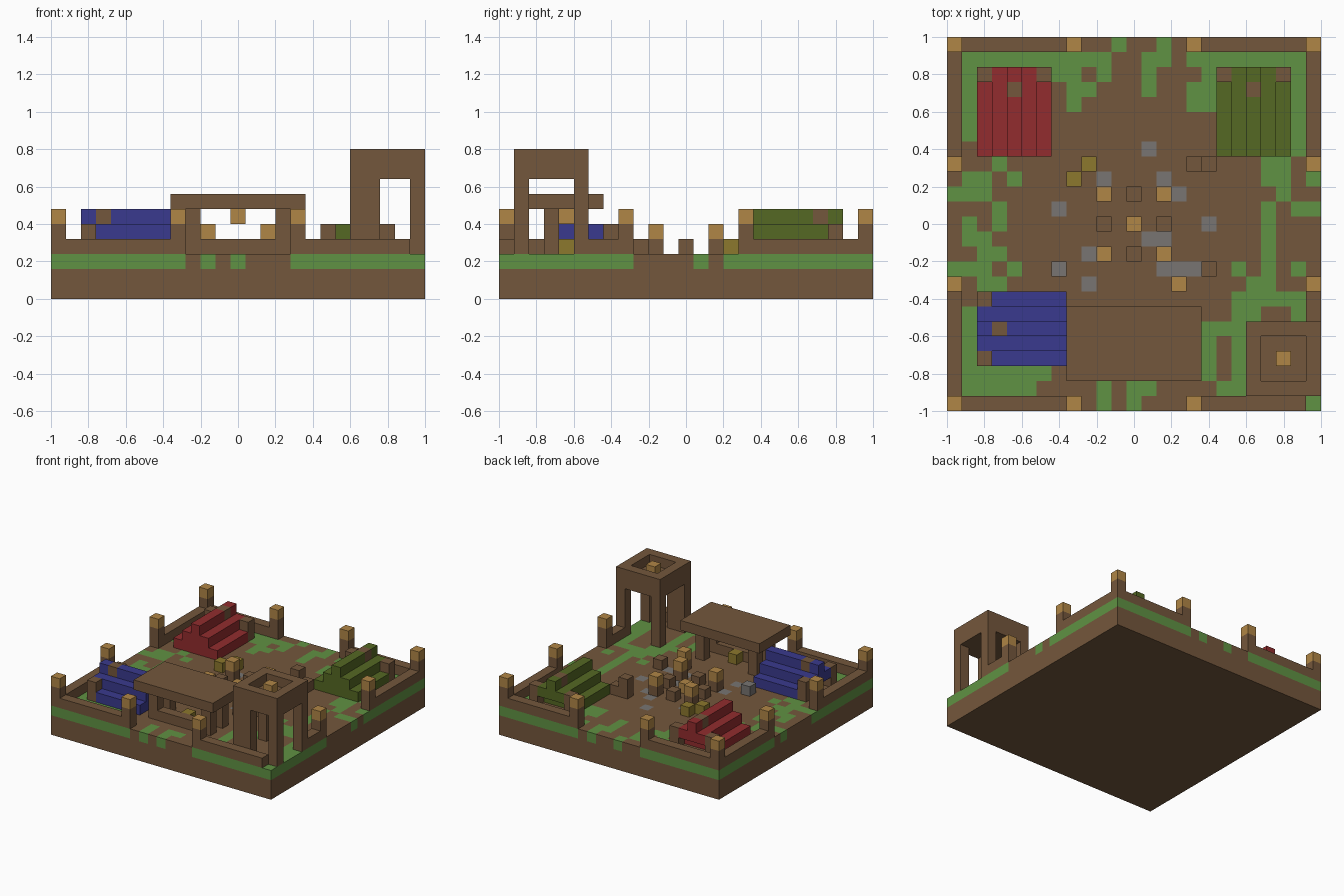
import bpy, bmesh

if "Cube" in bpy.data.objects:
    bpy.data.objects.remove(bpy.data.objects["Cube"], do_unlink=True)

CELL = 0.08


def material(name, rgb):
    """Flat material from sRGB bytes."""
    lin = [((c / 255 + 0.055) / 1.055) ** 2.4 for c in rgb] + [1]
    m = bpy.data.materials.new(name)
    m.use_nodes = True
    m.diffuse_color = lin
    m.node_tree.nodes["Principled BSDF"].inputs["Base Color"].default_value = lin
    return m


DIRT = material("brown wood", (116, 87, 60))
GRASS = material("grass green", (96, 146, 67))
STONE = material("stone grey", (120, 117, 114))
LAMP = material("lamp gold", (176, 134, 70))
STRAW = material("straw olive", (140, 120, 45))
RED = material("tent red", (146, 44, 46))
BLUE = material("tent blue", (58, 58, 142))
MOSS = material("tent moss", (85, 104, 35))


def finish(name, bm, mats):
    mesh = bpy.data.meshes.new(name)
    bmesh.ops.recalc_face_normals(bm, faces=bm.faces)
    bm.to_mesh(mesh)
    bm.free()
    for m in mats:
        mesh.materials.append(m)
    ob = bpy.data.objects.new(name, mesh)
    bpy.context.scene.collection.objects.link(ob)


def box(name, cols, rows, levels, mat):
    """Block from grid ranges (end excluded); rows count from the back."""
    bm = bmesh.new()
    bmesh.ops.create_cube(bm, size=1)
    lo = (cols[0] * CELL - 1, 1 - rows[1] * CELL, levels[0] * CELL)
    hi = (cols[1] * CELL - 1, 1 - rows[0] * CELL, levels[1] * CELL)
    for v in bm.verts:
        v.co = [h if c > 0 else l for c, l, h in zip(v.co, lo, hi)]
    finish(name, bm, [mat])


def block(name, c, r, low, high, mat):
    box(name, (c, c + 1), (r, r + 1), (low, high), mat)


# Grass patches (column, row, width, depth), single tufts and paving stones
PATCHES = [
    (1, 1, 10, 1), (16, 1, 8, 1), (1, 2, 1, 5), (23, 2, 1, 6), (8, 2, 1, 3),
    (13, 1, 1, 3), (16, 3, 2, 2), (21, 8, 2, 2), (1, 9, 2, 2), (3, 11, 1, 2),
    (1, 12, 1, 2), (2, 13, 1, 2), (21, 11, 1, 6), (0, 15, 3, 1), (2, 16, 2, 1),
    (19, 17, 5, 1), (1, 18, 1, 6), (17, 19, 1, 4), (19, 18, 1, 5), (2, 22, 5, 1),
    (2, 23, 4, 1), (23, 18, 1, 6), (10, 23, 1, 2), (12, 23, 1, 2)]
TUFTS = [
    (14, 1), (7, 2), (9, 3), (10, 2), (17, 2), (11, 0), (14, 0), (3, 8), (4, 9),
    (0, 10), (22, 10), (23, 11), (24, 11), (24, 9), (3, 14), (4, 15), (19, 15),
    (23, 15), (20, 16), (20, 18), (18, 19), (18, 23), (19, 23), (13, 23)]
STONES = [(13, 7), (10, 9), (14, 9), (15, 10), (7, 11), (17, 12), (13, 13),
          (14, 13), (9, 14), (14, 15), (15, 15), (16, 15), (9, 16)]


def ground_slot(p):
    """Material slot at a point: 0 earth, 1 grass, 2 stone."""
    c = min(24, max(0, int((p.x + 1) / CELL)))
    r = min(24, max(0, int((1 - p.y) / CELL)))
    if (c, r) in STONES:
        return 2
    verge = (c in (0, 24) and abs(r - 12) > 3) or (r in (0, 24) and abs(c - 12) > 3)
    patch = any(a <= c < a + w and b <= r < b + d for a, b, w, d in PATCHES)
    return int(verge or patch or (c, r) in TUFTS)


# Ground slab: patched top, turf band round the edge, plain earth below
bm = bmesh.new()
bmesh.ops.create_grid(bm, x_segments=25, y_segments=25, size=1)
for v in bm.verts:
    v.co.z = 3 * CELL
for f in bm.faces:
    f.material_index = ground_slot(f.calc_center_median())
rim = [e for e in bm.edges if e.is_boundary]
for depth, turf in ((CELL, True), (2 * CELL, False)):
    new = bmesh.ops.extrude_edge_only(bm, edges=rim)["geom"]
    for v in new:
        if isinstance(v, bmesh.types.BMVert):
            v.co.z -= depth
    for f in new:
        if isinstance(f, bmesh.types.BMFace):
            f.material_index = ground_slot(f.calc_center_median()) if turf else 0
    rim = [e for e in new if isinstance(e, bmesh.types.BMEdge) and e.is_boundary]
for f in bmesh.ops.contextual_create(bm, geom=rim)["faces"]:
    f.material_index = 0
finish("ground", bm, [DIRT, GRASS, STONE])

# Boundary walls, leaving a gate in the middle of each side
for a, b in ((1, 8), (17, 24)):
    box("back_wall", (a, b), (0, 1), (3, 4), DIRT)
    box("front_wall", (a, b), (24, 25), (3, 4), DIRT)
    box("right_side_wall", (0, 1), (a, b), (3, 4), DIRT)
for a, b in ((1, 8), (17, 19)):
    box("left_side_wall", (24, 25), (a, b), (3, 4), DIRT)

# Lamp posts around the rim; the tower replaces one corner
for c in (0, 8, 16, 24):
    for r in (0, 8, 16, 24):
        if (c in (0, 24) or r in (0, 24)) and (c, r) != (24, 24):
            block("rim_post", c, r, 3, 5, DIRT)
            block("rim_lamp", c, r, 5, 6, LAMP)


# Tents: stepped prisms with a ridge pole and back corner stakes
def tent(name, mat, col, row, along_x=False):
    def part(label, u, v, levels, m):
        a, b = (v, u) if along_x else (u, v)
        box(name + label, (col + a[0], col + a[1]), (row + b[0], row + b[1]), levels, m)

    for u in range(5):
        part("_eave", (u, u + 1), (1, 6), (3, 4), mat)
    for u in (1, 2, 3):
        part("_slope", (u, u + 1), (0, 6), (4, 5), mat)
    part("_ridge_tip", (2, 3), (0, 1), (5, 6), mat)
    part("_ridge_pole", (2, 3), (1, 2), (5, 6), DIRT)
    part("_ridge", (2, 3), (2, 6), (5, 6), mat)
    for u in (0, 4):
        part("_stake", (u, u + 1), (0, 1), (3, 5), DIRT)


tent("red_tent", RED, 2, 2)
tent("moss_tent", MOSS, 18, 2)
tent("blue_tent", BLUE, 2, 17, along_x=True)

# Market stall with counter, hanging lamp and straw bale
box("stall_roof", (8, 17), (18, 23), (6, 7), DIRT)
for c in (9, 15):
    for r in (19, 21):
        block("stall_leg", c, r, 3, 6, DIRT)
box("stall_counter", (10, 15), (21, 22), (3, 4), DIRT)
block("stall_lamp", 12, 20, 5, 6, LAMP)
block("stall_bale", 12, 20, 3, 4, STRAW)

# Watchtower: legs, floor, parapet and beacon
for c in (20, 24):
    for r in (19, 23):
        block("tower_leg", c, r, 3, 8, DIRT)
block("tower_ladder", 21, 23, 3, 8, DIRT)
box("tower_floor", (20, 25), (19, 24), (8, 9), DIRT)
for r in (19, 23):
    box("tower_parapet", (20, 25), (r, r + 1), (9, 10), DIRT)
for c in (20, 24):
    box("tower_parapet_side", (c, c + 1), (20, 23), (9, 10), DIRT)
block("tower_beacon", 22, 21, 9, 10, LAMP)

# Camp fire circle
block("fire", 12, 12, 3, 4, LAMP)
for c, r in ((10, 12), (14, 12), (12, 10), (12, 14)):
    block("fire_seat", c, r, 3, 4, DIRT)
for c, r in ((10, 10), (14, 10), (10, 14), (14, 14), (15, 16)):
    block("torch_stem", c, r, 3, 4, DIRT)
    block("torch_lamp", c, r, 4, 5, LAMP)

# Loose blocks
block("crate_tall", 16, 8, 3, 5, DIRT)
block("crate_low", 17, 8, 3, 4, DIRT)
block("crate_small", 17, 15, 3, 4, DIRT)
block("boulder", 7, 15, 3, 4, STONE)
for c, r in ((9, 8), (8, 9)):
    block("straw_bale", c, r, 3, 4, STRAW)
